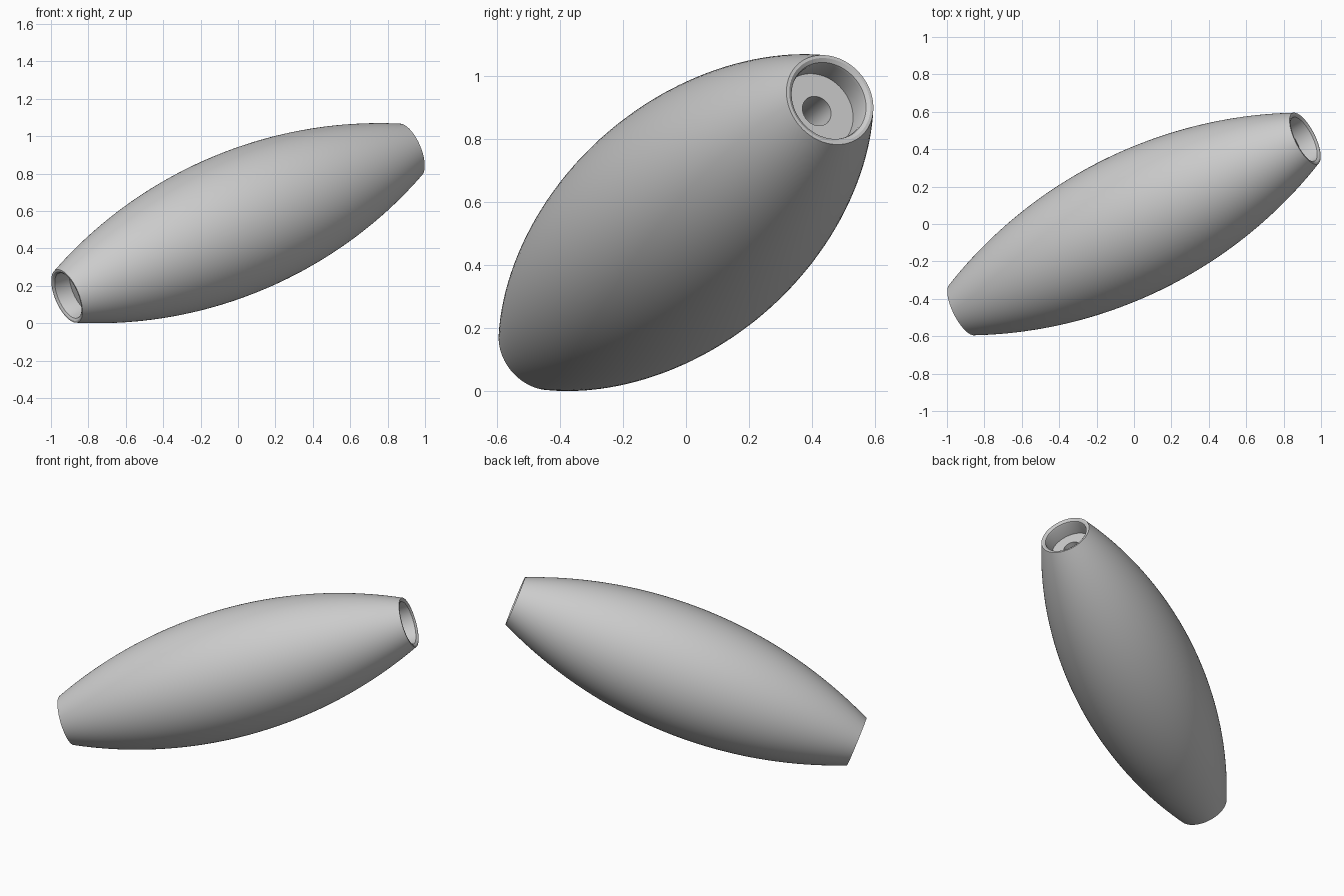
import bpy, bmesh, math
from mathutils import Vector, Matrix

cube = bpy.data.objects.get("Cube")
if cube:
    bpy.data.objects.remove(cube, do_unlink=True)

SIDES = 96
axis = Vector((0.915, 0.457, 0.39))
half = axis.length                  # half the spindle's length
R_MID, R_END = 0.38, 0.152

# Barrel outline: a circular arc between the two end rims
sag = R_MID - R_END
arc_r = (half ** 2 + sag ** 2) / (2 * sag)


def barrel_radius(t):
    return R_MID - arc_r + math.sqrt(arc_r ** 2 - t ** 2)


steps = 48
outer = [(barrel_radius(t), t) for t in
         (half * (2 * i / steps - 1) for i in range(steps + 1))]

# End recess: bevelled rim, counterbore, flat floor, through hole
recess = [(0.142, half), (0.13, half - 0.008), (0.127, half - 0.018),
          (0.127, half - 0.1), (0.05, half - 0.1)]
profile = outer + recess + [(r, -t) for r, t in reversed(recess)]

# Spin the closed profile around the local z axis
bm = bmesh.new()
verts = [bm.verts.new((r, 0, t)) for r, t in profile]
edges = [bm.edges.new((verts[i - 1], verts[i])) for i in range(len(verts))]
bmesh.ops.spin(bm, geom=verts + edges, cent=(0, 0, 0), axis=(0, 0, 1),
               angle=math.tau, steps=SIDES, use_merge=False)
bmesh.ops.remove_doubles(bm, verts=bm.verts, dist=1e-5)
bmesh.ops.recalc_face_normals(bm, faces=bm.faces)

# Tilt onto the diagonal axis and rest on the ground
tilt = axis.to_track_quat('Z', 'Y').to_matrix().to_4x4()
bm.transform(tilt)
bm.transform(Matrix.Translation((0, 0, -min(v.co.z for v in bm.verts))))

mesh = bpy.data.meshes.new("barrel_bead")
bm.to_mesh(mesh)
bm.free()
bead = bpy.data.objects.new("barrel_bead", mesh)
bpy.context.collection.objects.link(bead)

# Plain grey finish
grey = bpy.data.materials.new("plain_grey")
grey.use_nodes = True
colour = (0.6, 0.6, 0.6, 1)
grey.diffuse_color = colour
grey.node_tree.nodes["Principled BSDF"].inputs["Base Color"].default_value = colour
mesh.materials.append(grey)

bpy.ops.object.select_all(action='DESELECT')
bead.select_set(True)
bpy.context.view_layer.objects.active = bead
bpy.ops.object.shade_smooth_by_angle(angle=math.radians(30))
